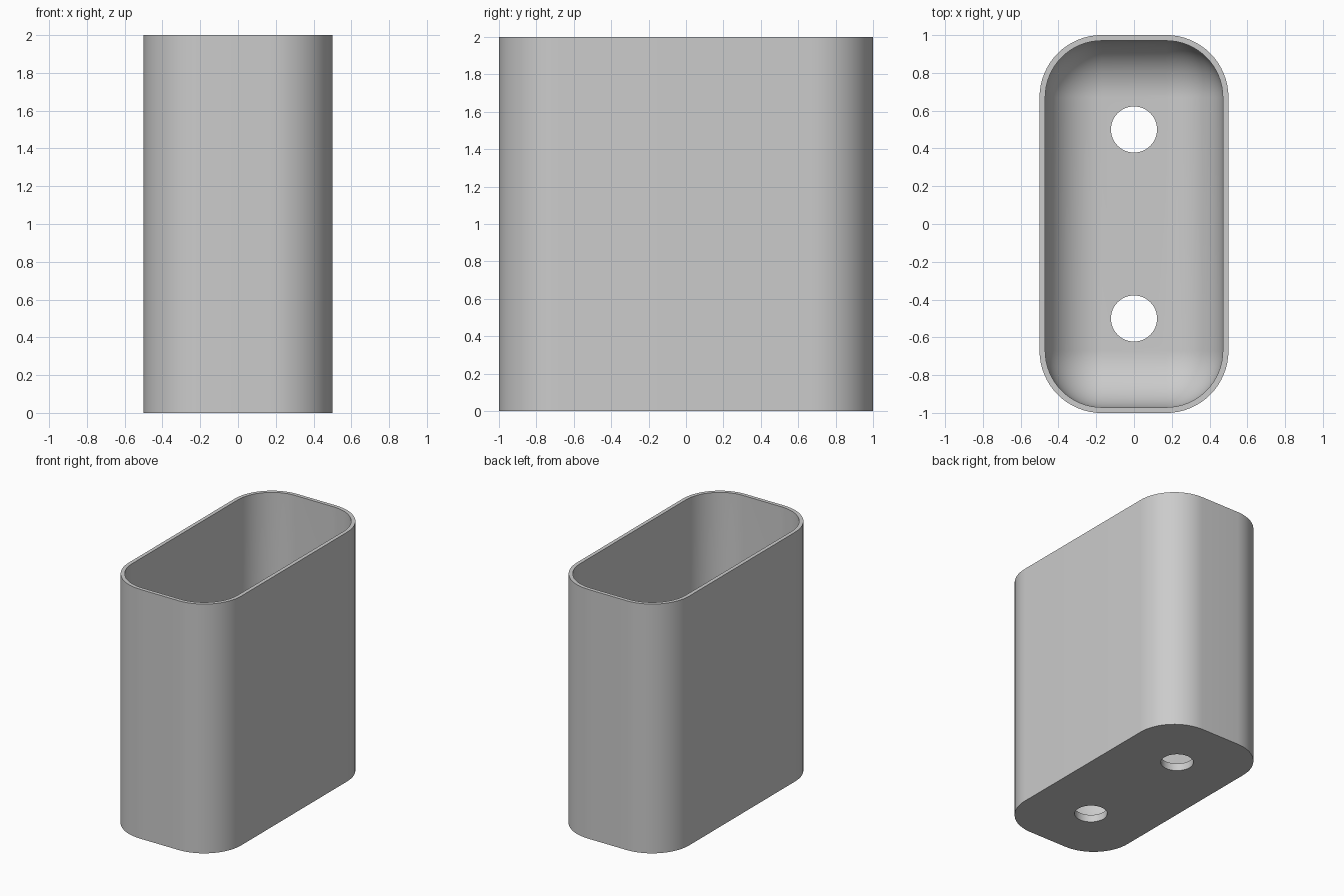
import bpy, bmesh, math
from mathutils import Vector

cube = bpy.data.objects.get("Cube")
if cube:
    bpy.data.objects.remove(cube, do_unlink=True)

WIDTH, DEPTH, HEIGHT = 1.0, 2.0, 2.0
CORNER, WALL, FLOOR = 0.33, 0.03, 0.06
HOLE_RADIUS, HOLE_Y = 0.122, 0.5
STEPS = 16

grey = bpy.data.materials.new("light grey")
grey.use_nodes = True
colour = (0.6, 0.6, 0.6, 1)
grey.diffuse_color = colour
grey.node_tree.nodes["Principled BSDF"].inputs["Base Color"].default_value = colour


def outline(inset, z):
    """Rounded rectangle, moved inward by inset, at height z."""
    r = max(CORNER - inset, 0.0)
    points = []
    for quarter, (sx, sy) in enumerate([(1, 1), (-1, 1), (-1, -1), (1, -1)]):
        cx = sx * (WIDTH / 2 - CORNER)
        cy = sy * (DEPTH / 2 - CORNER)
        for i in range(STEPS + 1):
            a = (quarter + i / STEPS) * math.pi / 2
            points.append(Vector((cx + r * math.cos(a), cy + r * math.sin(a), z)))
    return points


def loft(name, rings):
    """Closed solid through a stack of matching rings."""
    bm = bmesh.new()
    loops = [[bm.verts.new(p) for p in ring] for ring in rings]
    for low, high in zip(loops, loops[1:]):
        for i in range(len(low)):
            j = (i + 1) % len(low)
            bm.faces.new((low[i], low[j], high[j], high[i]))
    bm.faces.new(loops[0][::-1])
    bm.faces.new(loops[-1])
    bmesh.ops.remove_doubles(bm, verts=bm.verts, dist=0.0005)
    bmesh.ops.recalc_face_normals(bm, faces=bm.faces)
    mesh = bpy.data.meshes.new(name)
    bm.to_mesh(mesh)
    bm.free()
    mesh.materials.append(grey)
    obj = bpy.data.objects.new(name, mesh)
    bpy.context.collection.objects.link(obj)
    return obj


# Outer body
cup = loft("rounded_cup", [outline(0, 0), outline(0, HEIGHT)])

# Cavity with a bowl-like rounded floor
fillet = CORNER - WALL
rings = []
for i in range(STEPS + 1):
    a = (1 - i / STEPS) * math.pi / 2
    rings.append(outline(WALL + fillet * (1 - math.cos(a)),
                         FLOOR + fillet * (1 - math.sin(a))))
rings.append(outline(WALL, HEIGHT + 0.2))
cutters = [loft("cavity_cutter", rings)]

# Two drain holes
for side, y in (("front", -HOLE_Y), ("back", HOLE_Y)):
    circle = [(HOLE_RADIUS * math.cos(t * math.tau / 48),
               y + HOLE_RADIUS * math.sin(t * math.tau / 48)) for t in range(48)]
    cutters.append(loft(side + "_hole_cutter",
                        [[Vector((px, py, z)) for px, py in circle] for z in (-0.2, 0.3)]))

for cutter in cutters:
    cut = cup.modifiers.new(cutter.name, "BOOLEAN")
    cut.operation = "DIFFERENCE"
    cut.solver = "EXACT"
    cut.object = cutter

# Apply the cuts, then drop the helpers
bpy.ops.object.select_all(action="DESELECT")
cup.select_set(True)
bpy.context.view_layer.objects.active = cup
for cutter in cutters:
    bpy.ops.object.modifier_apply(modifier=cutter.name)
    bpy.data.objects.remove(cutter, do_unlink=True)

bpy.ops.object.shade_smooth_by_angle(angle=math.radians(35))
